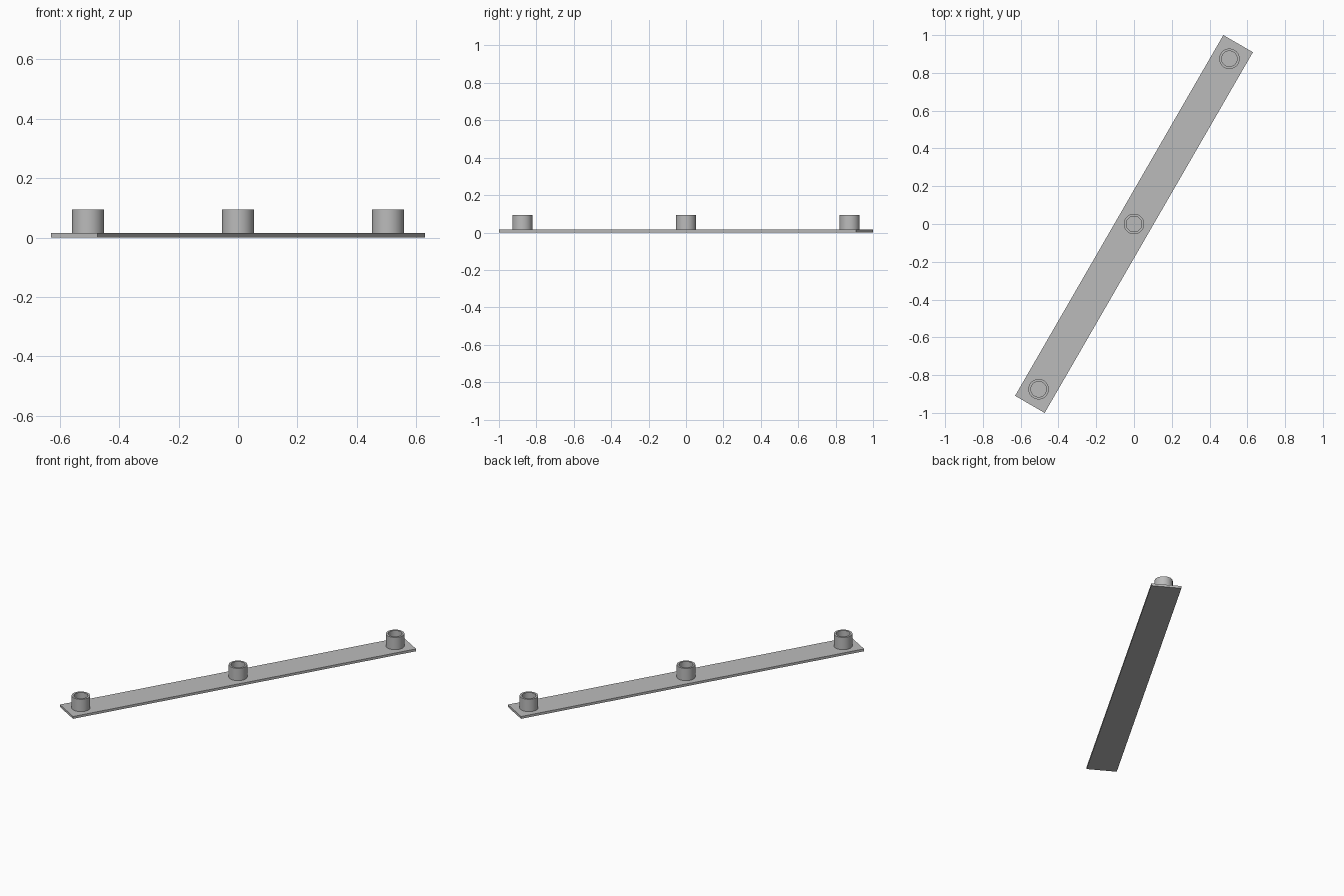
import bpy, bmesh, math
from mathutils import Matrix

cube = bpy.data.objects.get("Cube")
if cube:
    bpy.data.objects.remove(cube, do_unlink=True)

LENGTH, WIDTH, THICK = 2.205, 0.181, 0.015
ANGLE = math.radians(60)
BOSS_TOP, OUTER, INNER, SPACING = 0.094, 0.054, 0.041, 1.01
SIDES = 64

grey = bpy.data.materials.new("plain_grey")
grey.use_nodes = True
grey.diffuse_color = (0.5, 0.5, 0.5, 1)
grey.node_tree.nodes["Principled BSDF"].inputs["Base Color"].default_value = grey.diffuse_color


def add_object(name, bm):
    bmesh.ops.recalc_face_normals(bm, faces=bm.faces[:])
    mesh = bpy.data.meshes.new(name)
    bm.to_mesh(mesh)
    bm.free()
    mesh.materials.append(grey)
    obj = bpy.data.objects.new(name, mesh)
    bpy.context.collection.objects.link(obj)
    return obj


# Flat diagonal bar
bm = bmesh.new()
bmesh.ops.create_cube(bm, size=1, matrix=Matrix.Diagonal((LENGTH, WIDTH, THICK, 1)))
bar = add_object("bar", bm)
bar.location.z = THICK / 2
bar.rotation_euler.z = ANGLE


# Hollow round socket, open at the top and standing on the bar
def add_socket(name, distance):
    bm = bmesh.new()
    profile = [(OUTER, THICK), (OUTER, BOSS_TOP), (INNER, BOSS_TOP), (INNER, THICK)]
    points = [bm.verts.new((r, 0, z)) for r, z in profile]
    edges = [bm.edges.new(pair) for pair in zip(points, points[1:])]
    bmesh.ops.spin(bm, geom=points + edges, cent=(0, 0, 0), axis=(0, 0, 1),
                   angle=math.tau, steps=SIDES, use_merge=True)
    bmesh.ops.remove_doubles(bm, verts=bm.verts[:], dist=0.0001)
    socket = add_object(name, bm)
    socket.location = (distance * math.cos(ANGLE), distance * math.sin(ANGLE), 0)
    bpy.ops.object.select_all(action='DESELECT')
    socket.select_set(True)
    bpy.context.view_layer.objects.active = socket
    bpy.ops.object.shade_smooth_by_angle(angle=math.radians(30))


for name, side in (("front_socket", -1), ("middle_socket", 0), ("back_socket", 1)):
    add_socket(name, side * SPACING)
